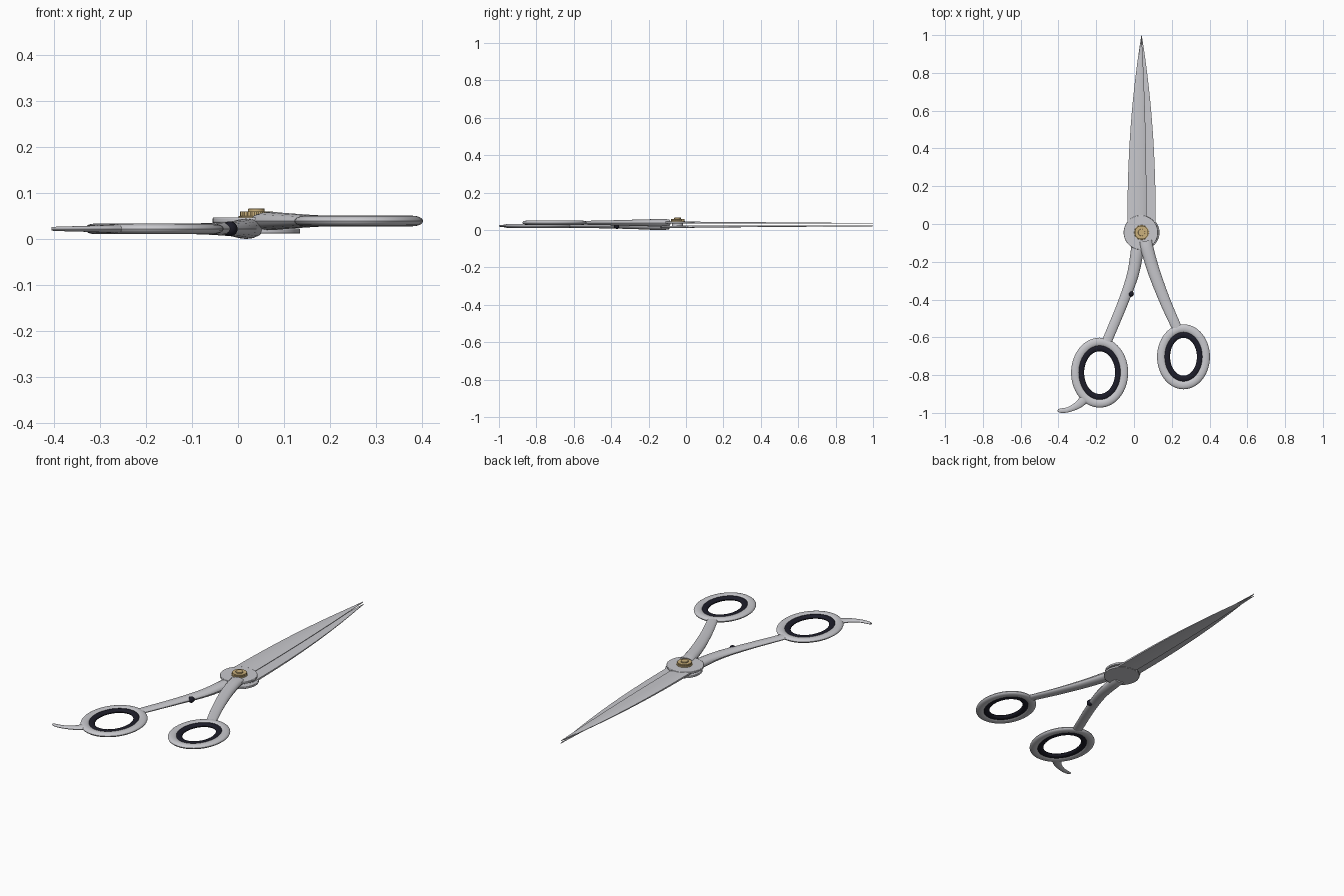
import bpy, bmesh, math
from mathutils import Vector, Matrix

cube = bpy.data.objects.get("Cube")
if cube:
    bpy.data.objects.remove(cube)


def material(name, rgb, metallic=0.0):
    m = bpy.data.materials.new(name)
    m.use_nodes = True
    m.diffuse_color = (*rgb, 1)
    m.node_tree.nodes["Principled BSDF"].inputs["Base Color"].default_value = (*rgb, 1)
    return m


STEEL = material("steel", (0.58, 0.58, 0.61))
BLACK = material("black rubber", (0.012, 0.012, 0.022))
GOLD = material("brass", (0.6, 0.44, 0.2))

PIVOT = Vector((0.04, -0.045, 0.029))
UPPER_Z, LOWER_Z = 0.039, 0.022
# Half turn about the long axis swaps the upper and lower halves
FLIP = Matrix.Translation(PIVOT) @ Matrix.Rotation(math.pi, 4, 'Y') @ Matrix.Translation(-PIVOT)


def finish(bm, name, mat, angle=35):
    bmesh.ops.recalc_face_normals(bm, faces=bm.faces)
    me = bpy.data.meshes.new(name)
    bm.to_mesh(me)
    bm.free()
    me.materials.append(mat)
    ob = bpy.data.objects.new(name, me)
    bpy.context.collection.objects.link(ob)
    bpy.ops.object.select_all(action='DESELECT')
    ob.select_set(True)
    bpy.context.view_layer.objects.active = ob
    bpy.ops.object.shade_smooth_by_angle(angle=math.radians(angle))
    return ob


def loft(name, sections, mat, closed=False, matrix=None):
    """Skin a list of matching cross-sections."""
    bm = bmesh.new()
    rows = [[bm.verts.new(p) for p in s] for s in sections]
    n = len(rows[0])
    pairs = list(zip(rows, rows[1:])) + ([(rows[-1], rows[0])] if closed else [])
    for a, b in pairs:
        for i in range(n):
            j = (i + 1) % n
            bm.faces.new((a[i], a[j], b[j], b[i]))
    if not closed:
        bm.faces.new(rows[0])
        bm.faces.new(rows[-1])
    if matrix:
        bm.transform(matrix)
    return finish(bm, name, mat)


def oval(centre, side, rw, rz, n=16):
    """Oval section spanned by a sideways direction and z."""
    return [centre + side * rw * math.cos(a) + Vector((0, 0, rz * math.sin(a)))
            for a in (2 * math.pi * i / n for i in range(n))]


def oval_ring(name, cx, cy, z, rx, ry, rw, rz, mat):
    """Finger ring: an oval section carried round an ellipse."""
    sections = []
    for i in range(56):
        a = 2 * math.pi * i / 56
        centre = Vector((cx + rx * math.cos(a), cy + ry * math.sin(a), z))
        sections.append(oval(centre, Vector((math.cos(a), math.sin(a), 0)), rw, rz))
    return loft(name, sections, mat, closed=True)


def tapered_rod(name, keys, mat, steps=8):
    """Keys are (x, y, z, half width, half height), joined smoothly."""
    k = [Vector(p) for p in keys]
    k = [2 * k[0] - k[1]] + k + [2 * k[-1] - k[-2]]
    pts = []
    for a, b, c, d in zip(k, k[1:], k[2:], k[3:]):
        for s in range(steps):
            t = s / steps
            pts.append(0.5 * (2 * b + (c - a) * t + (2 * a - 5 * b + 4 * c - d) * t ** 2
                              + (3 * b - a - 3 * c + d) * t ** 3))
    pts.append(k[-2])
    sections = []
    for i, p in enumerate(pts):
        along = pts[min(i + 1, len(pts) - 1)] - pts[max(i - 1, 0)]
        side = Vector((along[1], -along[0], 0)).normalized()
        sections.append(oval(Vector(p[:3]), side, p[3], p[4]))
    return loft(name, sections, mat)


def disc(name, centre, r, depth, mat, bevel=0.0, sides=48, matrix=None):
    bm = bmesh.new()
    bmesh.ops.create_cone(bm, cap_ends=True, segments=sides, radius1=r, radius2=r, depth=depth)
    bm.transform(Matrix.Translation(centre))
    if matrix:
        bm.transform(matrix)
    ob = finish(bm, name, mat)
    if bevel:
        b = ob.modifiers.new("soft edge", 'BEVEL')
        b.width, b.segments = bevel, 2
    return ob


def blade(name, matrix=None):
    """Flat inside, thick spine, hollow bevel down to the cutting edge."""
    sections = []
    for i in range(33):
        t = i / 32
        y = -0.05 + 1.05 * t
        w = 0.074 * (1 - max(y, 0) ** 2.2) + 0.0008
        low, top = 0.034, 0.0375 + 0.008 * (1 - t)
        profile = ((-w, low), (-w, top - 0.002), (-0.85 * w, top), (0.05 * w, top),
                   (0.35 * w, low + 0.002), (0.35 * w, low))
        sections.append([Vector((PIVOT.x + x, y, z)) for x, z in profile])
    return loft(name, sections, STEEL, matrix=matrix)


# Blades and pivot plates
for half, m in (("upper", None), ("lower", FLIP)):
    blade(half + "_blade", m)
    disc(half + "_pivot_plate", PIVOT + Vector((-0.004, 0, 0.012)), 0.091, 0.011,
         STEEL, 0.002, matrix=m)

# Pivot screw
disc("pivot_pin", PIVOT, 0.03, 0.03, STEEL)
disc("screw_washer", PIVOT + Vector((0, 0, 0.0185)), 0.039, 0.004, GOLD, 0.001)
bm = bmesh.new()
bmesh.ops.create_cone(bm, cap_ends=True, segments=48, radius1=0.036, radius2=0.036, depth=0.014)
rim = [v for v in bm.verts]
for i, v in enumerate(rim):
    if round(math.atan2(v.co.y, v.co.x) / (math.pi / 24)) % 2:
        v.co.xy *= 0.95
bm.transform(Matrix.Translation(PIVOT + Vector((0, 0, 0.024))))
finish(bm, "screw_knurled_head", GOLD, 15)
disc("screw_cap", PIVOT + Vector((0, 0, 0.032)), 0.018, 0.01, GOLD, 0.001)

# Handle shanks
tapered_rod("left_shank", [
    (0.062, -0.09, UPPER_Z, 0.036, 0.018), (0.072, -0.14, UPPER_Z, 0.034, 0.02),
    (0.108, -0.26, UPPER_Z, 0.032, 0.017), (0.165, -0.41, UPPER_Z, 0.029, 0.013),
    (0.227, -0.55, UPPER_Z, 0.026, 0.010)], STEEL)
tapered_rod("right_shank", [
    (0.022, -0.09, LOWER_Z, 0.036, 0.018), (0.017, -0.14, LOWER_Z, 0.034, 0.022),
    (-0.007, -0.27, LOWER_Z, 0.031, 0.017), (-0.06, -0.42, LOWER_Z, 0.027, 0.013),
    (-0.143, -0.62, LOWER_Z, 0.026, 0.010)], STEEL)

# Finger rings with rubber inserts
for side, cx, cy, z, rx, ry in (("left", 0.262, -0.703, UPPER_Z, 0.140, 0.172),
                                ("right", -0.182, -0.787, LOWER_Z, 0.151, 0.185)):
    oval_ring(side + "_finger_ring", cx, cy, z, rx - 0.023, ry - 0.023, 0.023, 0.0115, STEEL)
    oval_ring(side + "_ring_insert", cx, cy, z, rx - 0.052, ry - 0.055, 0.017, 0.010, BLACK)

# Finger rest
tapered_rod("finger_rest", [
    (-0.262, -0.925, LOWER_Z, 0.026, 0.010), (-0.295, -0.957, LOWER_Z, 0.020, 0.008),
    (-0.345, -0.982, LOWER_Z, 0.014, 0.006), (-0.385, -0.988, LOWER_Z, 0.012, 0.005),
    (-0.404, -0.986, LOWER_Z, 0.007, 0.004)], STEEL)

# Bumper between the shanks
bm = bmesh.new()
bmesh.ops.create_uvsphere(bm, u_segments=20, v_segments=12, radius=0.016)
bm.transform(Matrix.Translation((-0.017, -0.37, LOWER_Z)))
finish(bm, "bumper", BLACK)
